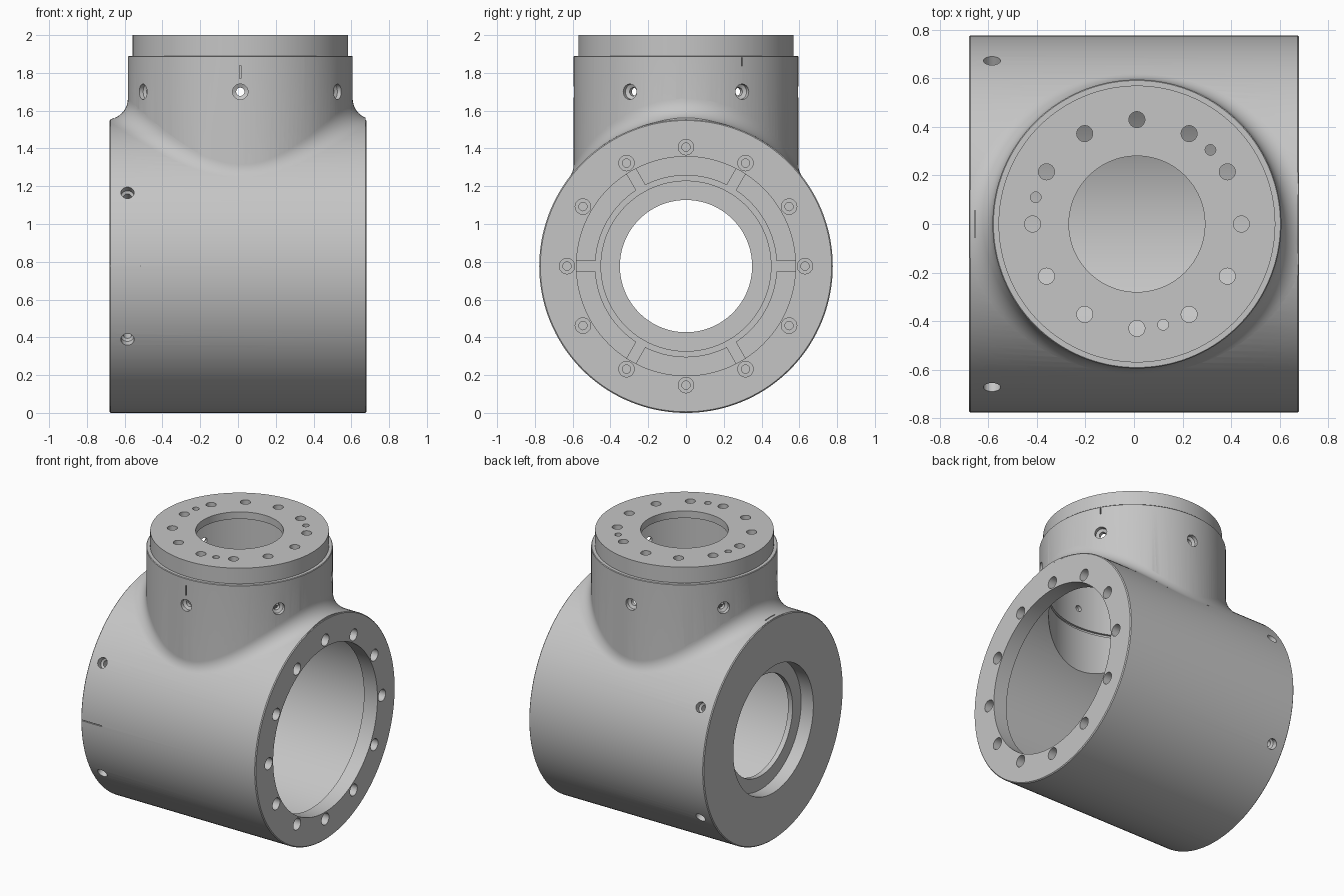
import bpy, bmesh, math
from mathutils import Vector, Matrix

cube = bpy.data.objects.get("Cube")
if cube:
    bpy.data.objects.remove(cube, do_unlink=True)

metal = bpy.data.materials.new("brushed_grey")
metal.use_nodes = True
grey = (0.56, 0.56, 0.56, 1)
metal.diffuse_color = grey
metal.node_tree.nodes["Principled BSDF"].inputs["Base Color"].default_value = grey

BODY_R, NECK_R, FILLET = 0.777, 0.595, 0.11
NECK_X, END = 0.012, 0.68
AXIS = Vector((0, 0, BODY_R))
X, Z = Vector((1, 0, 0)), Vector((0, 0, 1))


def lathe(bm, profile, origin, axis, sides):
    """Closed solid of revolution from (distance along axis, radius) pairs."""
    turn = Matrix.Translation(origin) @ axis.to_track_quat('Z', 'Y').to_matrix().to_4x4()
    rings = []
    for h, r in profile:
        angles = [2 * math.pi * i / sides for i in range(sides)]
        rings.append([bm.verts.new(turn @ Vector((r * math.cos(a), r * math.sin(a), h)))
                      for a in angles])
    for low, high in zip(rings, rings[1:]):
        for i in range(sides):
            j = (i + 1) % sides
            bm.faces.new((low[i], low[j], high[j], high[i]))
    bm.faces.new(rings[0][::-1])
    bm.faces.new(rings[-1])


def box(bm, centre, size, spin=0):
    place = Matrix.Translation(centre) @ Matrix.Rotation(spin, 4, 'Z')
    bmesh.ops.create_cube(bm, size=1, matrix=place @ Matrix.Diagonal((*size, 1)))


def finish(bm, name):
    bmesh.ops.recalc_face_normals(bm, faces=bm.faces)
    mesh = bpy.data.meshes.new(name)
    bm.to_mesh(mesh)
    bm.free()
    mesh.materials.append(metal)
    obj = bpy.data.objects.new(name, mesh)
    bpy.context.collection.objects.link(obj)
    return obj


def solid(name, profile, origin, axis, sides=144):
    bm = bmesh.new()
    lathe(bm, profile, origin, axis, sides)
    return finish(bm, name)


def combine(target, tool, operation):
    mod = target.modifiers.new(operation, 'BOOLEAN')
    mod.operation, mod.object, mod.solver = operation, tool, 'EXACT'
    bpy.context.view_layer.objects.active = target
    bpy.ops.object.modifier_apply(modifier=mod.name)
    bpy.data.objects.remove(tool, do_unlink=True)


def around(count, start=0):
    return [math.radians(start) + 2 * math.pi * i / count for i in range(count)]


# Horizontal drum and upright neck
housing = solid("joint_housing", [(-END, 0.771), (-END + 0.006, BODY_R),
                                  (END - 0.006, BODY_R), (END, 0.771)], AXIS, X)
neck_base = Vector((NECK_X, 0, 0))
neck = solid("neck", [(0.8, NECK_R), (1.886, NECK_R), (1.89, 0.591), (1.89, 0.57),
                      (2, 0.57)], neck_base, Z)

# Rolling-ball fillet where the neck meets the drum
bm = bmesh.new()
loops = []
for a in around(144):
    reach = NECK_R + FILLET
    x, y = reach * math.cos(a), reach * math.sin(a)
    ball = Vector((NECK_X + x, y, BODY_R + math.sqrt((BODY_R + FILLET) ** 2 - y * y)))
    to_drum = (Vector((ball.x, 0, BODY_R)) - ball).normalized()
    to_neck = Vector((-x, -y, 0)).normalized()
    loop = [ball + FILLET * to_drum.slerp(to_neck, k / 10) for k in range(11)]
    inner = NECK_R - 0.04
    iy = inner * math.sin(a)
    loop.append(Vector((NECK_X + inner * math.cos(a), iy,
                        BODY_R + math.sqrt((BODY_R - 0.04) ** 2 - iy * iy))))
    loops.append([bm.verts.new(p) for p in loop])
for one, two in zip(loops, loops[1:] + loops[:1]):
    for k in range(len(one)):
        m = (k + 1) % len(one)
        bm.faces.new((one[k], one[m], two[m], two[k]))
fillet = finish(bm, "fillet")
bm = bmesh.new()
box(bm, (0, 0, 1.4), (2 * END - 0.008, 3, 2))
combine(fillet, finish(bm, "fillet_trim"), 'INTERSECT')
combine(housing, neck, 'UNION')
combine(housing, fillet, 'UNION')

# Hollow drum with a flanged mouth and stepped end, hollow neck with a thin cap
bore = [(-0.75, 0.445), (-0.585, 0.445), (-0.585, 0.35), (-0.55, 0.35), (-0.55, 0.45),
        (-0.54, 0.45), (-0.54, 0.48), (-0.53, 0.48), (-0.53, 0.71), (0.575, 0.71),
        (0.575, 0.58), (0.75, 0.58)]
combine(housing, solid("drum_bore", bore, AXIS, X), 'DIFFERENCE')
neck_bore = [(0.9, 0.535), (1.545, 0.535), (1.545, 0.55), (1.565, 0.55), (1.565, 0.535),
             (1.95, 0.535), (1.95, 0.28), (2.1, 0.28)]
combine(housing, solid("neck_bore", neck_bore, neck_base, Z), 'DIFFERENCE')

# Bolt holes through the cap and the mouth flange
bm = bmesh.new()
for a in around(12):
    c, s = math.cos(a), math.sin(a)
    lathe(bm, [(1.9, 0.033), (2.1, 0.033)], Vector((NECK_X + 0.43 * c, 0.43 * s, 0)), Z, 24)
    lathe(bm, [(-0.05, 0.041), (0.07, 0.041), (0.07, 0.022), (0.2, 0.022)],
          Vector((END, 0.63 * c, BODY_R + 0.63 * s)), -X, 24)
for x, y in ((0.315, 0.305), (-0.405, 0.11), (0.12, -0.415)):
    lathe(bm, [(1.9, 0.022), (2.1, 0.022)], Vector((x, y, 0)), Z, 20)
combine(housing, finish(bm, "bolt_cutters"), 'DIFFERENCE')

# Radial screw holes: through the neck wall, blind in the drum end
for a in around(6, 30):
    out = Vector((math.cos(a), math.sin(a), 0))
    screw = [(-0.03, 0.041), (0.025, 0.041), (0.035, 0.022), (0.12, 0.022)]
    centre = Vector((NECK_X, 0, 1.7)) + NECK_R * out
    combine(housing, solid("neck_screw", screw, centre, -out, 22), 'DIFFERENCE')
    # The topmost drum hole is swallowed by the neck
    if math.sin(a) < 0.9:
        out = Vector((0, math.cos(a), math.sin(a)))
        screw = [(-0.03, 0.035), (0.04, 0.035), (0.05, 0.022), (0.15, 0.022)]
        centre = Vector((-0.585, 0, BODY_R)) + BODY_R * out
        combine(housing, solid("drum_screw", screw, centre, -out, 22), 'DIFFERENCE')

# Engraved alignment marks
bm = bmesh.new()
box(bm, (NECK_X, -NECK_R, 1.805), (0.008, 0.02, 0.07))
spin = math.radians(30)
box(bm, (NECK_X + NECK_R * math.cos(spin), NECK_R * math.sin(spin), 1.86),
    (0.02, 0.006, 0.045), spin)
box(bm, (-0.6, -BODY_R, BODY_R), (0.17, 0.016, 0.006))
box(bm, (-0.655, 0, 2 * BODY_R), (0.005, 0.11, 0.016))
combine(housing, finish(bm, "mark_cutters"), 'DIFFERENCE')

# Radial channels in the floor of the drum bore
bm = bmesh.new()
for a in around(6):
    place = Matrix.Translation(AXIS) @ Matrix.Rotation(a, 4, 'X')
    bmesh.ops.create_cube(bm, size=1, matrix=place @ Matrix.Translation((-0.53, 0.525, 0))
                          @ Matrix.Diagonal((0.016, 0.11, 0.055, 1)))
combine(housing, finish(bm, "channel_cutters"), 'DIFFERENCE')

# Smooth walls with crisp machined edges
bpy.ops.object.select_all(action='DESELECT')
housing.select_set(True)
bpy.context.view_layer.objects.active = housing
bpy.ops.object.shade_smooth_by_angle(angle=math.radians(30))
